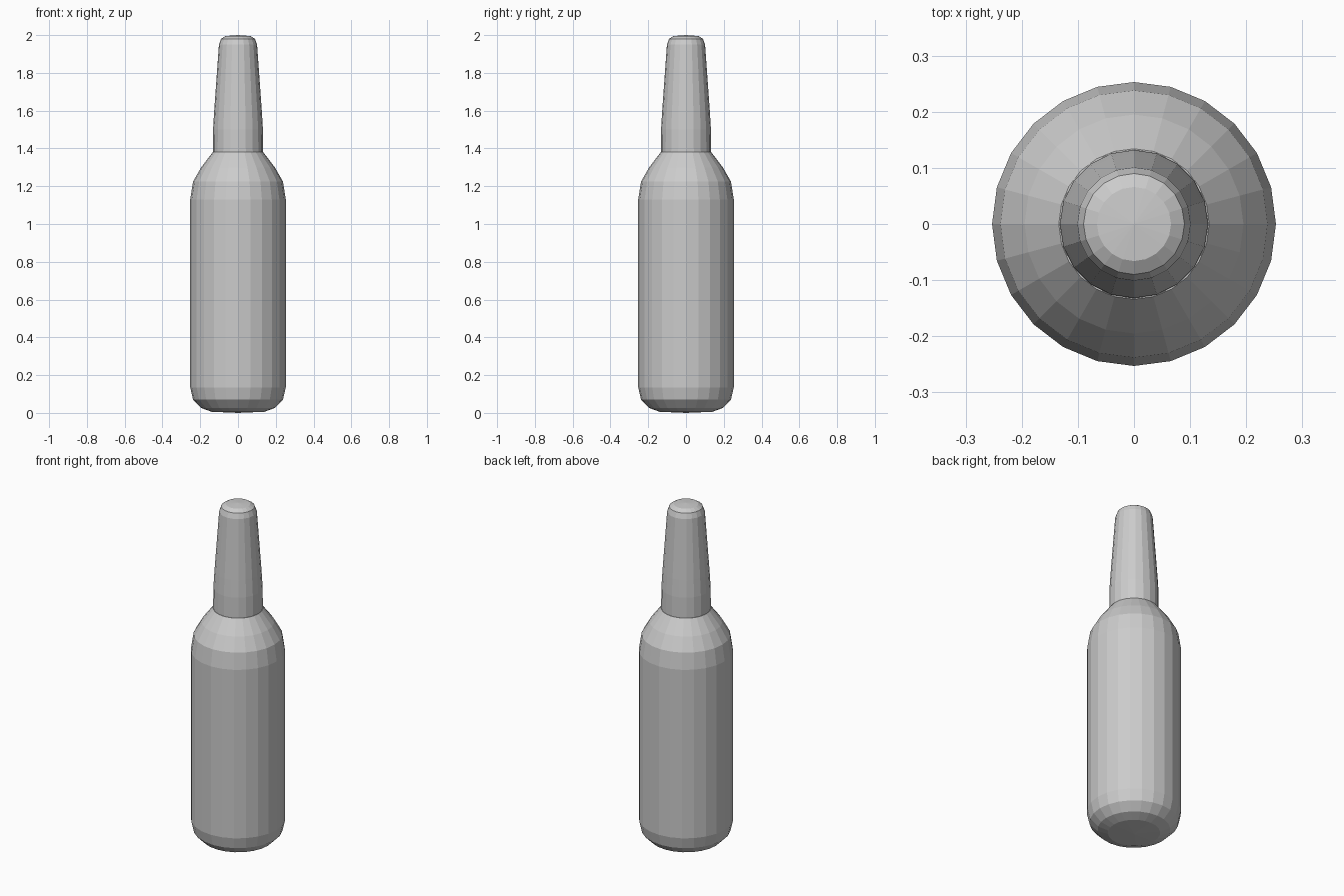
import bpy, bmesh, math

if "Cube" in bpy.data.objects:
    bpy.data.objects.remove(bpy.data.objects["Cube"])


def lathe(name, profile, sides):
    """Revolve an (r, z) profile about z; r = 0 ends become poles."""
    bm = bmesh.new()
    rings = []
    for r, z in profile:
        if r == 0:
            rings.append([bm.verts.new((0, 0, z))] * sides)
        else:
            rings.append([bm.verts.new((r * math.cos(2 * math.pi * i / sides),
                                        r * math.sin(2 * math.pi * i / sides), z))
                          for i in range(sides)])
    for low, high in zip(rings, rings[1:]):
        for i in range(sides):
            j = (i + 1) % sides
            quad = [low[i], low[j], high[j], high[i]]
            bm.faces.new(list(dict.fromkeys(quad)))
    bmesh.ops.recalc_face_normals(bm, faces=bm.faces)
    mesh = bpy.data.meshes.new(name)
    bm.to_mesh(mesh)
    bm.free()
    obj = bpy.data.objects.new(name, mesh)
    bpy.context.collection.objects.link(obj)
    return obj


# Body with rounded base and sloping shoulder
lathe("bottle_body", [(0, 0), (0.14, 0.006), (0.195, 0.026), (0.238, 0.07),
                      (0.253, 0.135), (0.253, 1.13), (0.238, 1.225),
                      (0.195, 1.3), (0.134, 1.38), (0, 1.385)], 24)

# Tapered neck with a rounded closed top
lathe("bottle_neck", [(0, 1.37), (0.133, 1.37), (0.132, 1.5), (0.126, 1.6),
                      (0.101, 1.95), (0.09, 1.98), (0.066, 1.995), (0, 2.0)], 20)
